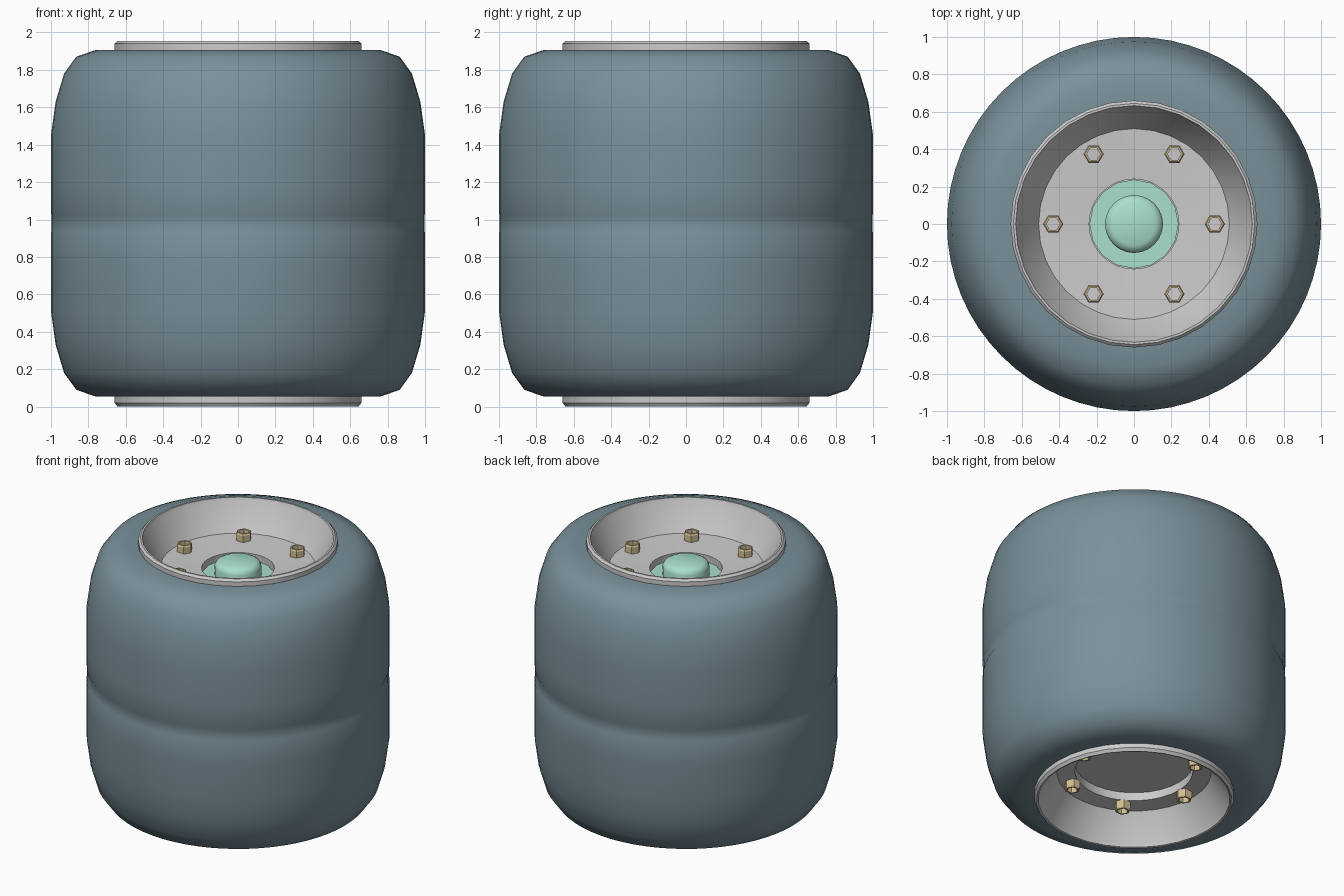
import bpy, bmesh, math

if "Cube" in bpy.data.objects:
    bpy.data.objects.remove(bpy.data.objects["Cube"])

MID = 0.98  # height of the wheel's middle plane


def material(name, color):
    m = bpy.data.materials.new(name)
    m.diffuse_color = (*color, 1)
    m.use_nodes = True
    m.node_tree.nodes["Principled BSDF"].inputs["Base Color"].default_value = m.diffuse_color
    return m


RUBBER = material("rubber", (0.19, 0.28, 0.32))
BRASS = material("brass", (0.65, 0.53, 0.30))
TEAL = material("teal", (0.40, 0.74, 0.63))


def lathe(name, profile, seg, mat=None, angle=30, closed=False):
    """Spin a list of (radius, z) points around the z axis."""
    bm = bmesh.new()
    rings = []
    for r, z in profile:
        if r == 0:
            rings.append([bm.verts.new((0, 0, z))] * seg)
        else:
            rings.append([bm.verts.new((r * math.cos(2 * math.pi * i / seg),
                                        r * math.sin(2 * math.pi * i / seg), z))
                          for i in range(seg)])
    pairs = list(zip(rings, rings[1:]))
    if closed:
        pairs.append((rings[-1], rings[0]))
    for a, b in pairs:
        for i in range(seg):
            j = (i + 1) % seg
            bm.faces.new(list(dict.fromkeys((a[i], a[j], b[j], b[i]))))
    bmesh.ops.recalc_face_normals(bm, faces=bm.faces)
    mesh = bpy.data.meshes.new(name)
    bm.to_mesh(mesh)
    bm.free()
    ob = bpy.data.objects.new(name, mesh)
    bpy.context.collection.objects.link(ob)
    if mat:
        mesh.materials.append(mat)
    bpy.ops.object.select_all(action='DESELECT')
    ob.select_set(True)
    bpy.context.view_layer.objects.active = ob
    bpy.ops.object.shade_smooth_by_angle(angle=math.radians(angle))
    return ob


# Tyre: rounded shoulders mirrored about the middle, faint centre groove
upper = [(1.0, 1.03), (1.0, 1.19), (1.0, 1.45), (0.975, 1.63), (0.93, 1.78),
         (0.865, 1.87), (0.76, 1.907), (0.62, 1.907)]
lower = [(r, 2 * MID - z) for r, z in reversed(upper)]
groove = [(0.996, 0.94), (0.996, 1.02)]
lathe("tyre", lower + groove + upper, 64, RUBBER, 40)

# Rim: rolled lips, sloped wells, bolt plates and hub recesses on both ends
front = [(0.60, 1.88), (0.66, 1.90), (0.66, 1.94), (0.645, 1.955), (0.633, 1.955),
         (0.625, 1.93), (0.51, 1.75), (0.24, 1.735), (0.24, 1.66), (0, 1.66)]
back = [(0, 0.28), (0.39, 0.28), (0.39, 0.22), (0.51, 0.21), (0.625, 0.03),
        (0.633, 0.004), (0.645, 0.0), (0.66, 0.02), (0.66, 0.06), (0.60, 0.08)]
lathe("rim", back + front, 32)

# Hub: teal seat with a rounded cap
lathe("hub_seat", [(0.238, 1.665), (0.238, 1.69), (0, 1.69)], 16, TEAL)
lathe("hub_cap", [(0.155, 1.67), (0.155, 1.75), (0.145, 1.775),
                  (0.115, 1.79), (0, 1.793)], 24, TEAL, 50)

# Wheel nuts: six hollow hexagons on each bolt plate
for side, z in (("front", 1.74), ("back", 0.16)):
    for k in range(6):
        a = math.radians(60 * k)
        nut = lathe(f"{side}_nut_{k + 1}",
                    [(0.054, 0), (0.054, 0.05), (0.047, 0.06), (0.036, 0.06), (0.036, 0)],
                    6, BRASS, 20, closed=True)
        nut.location = (0.432 * math.cos(a), 0.432 * math.sin(a), z)
        if side == "back":
            nut.rotation_euler.x = math.pi
            nut.location.z = 0.22
